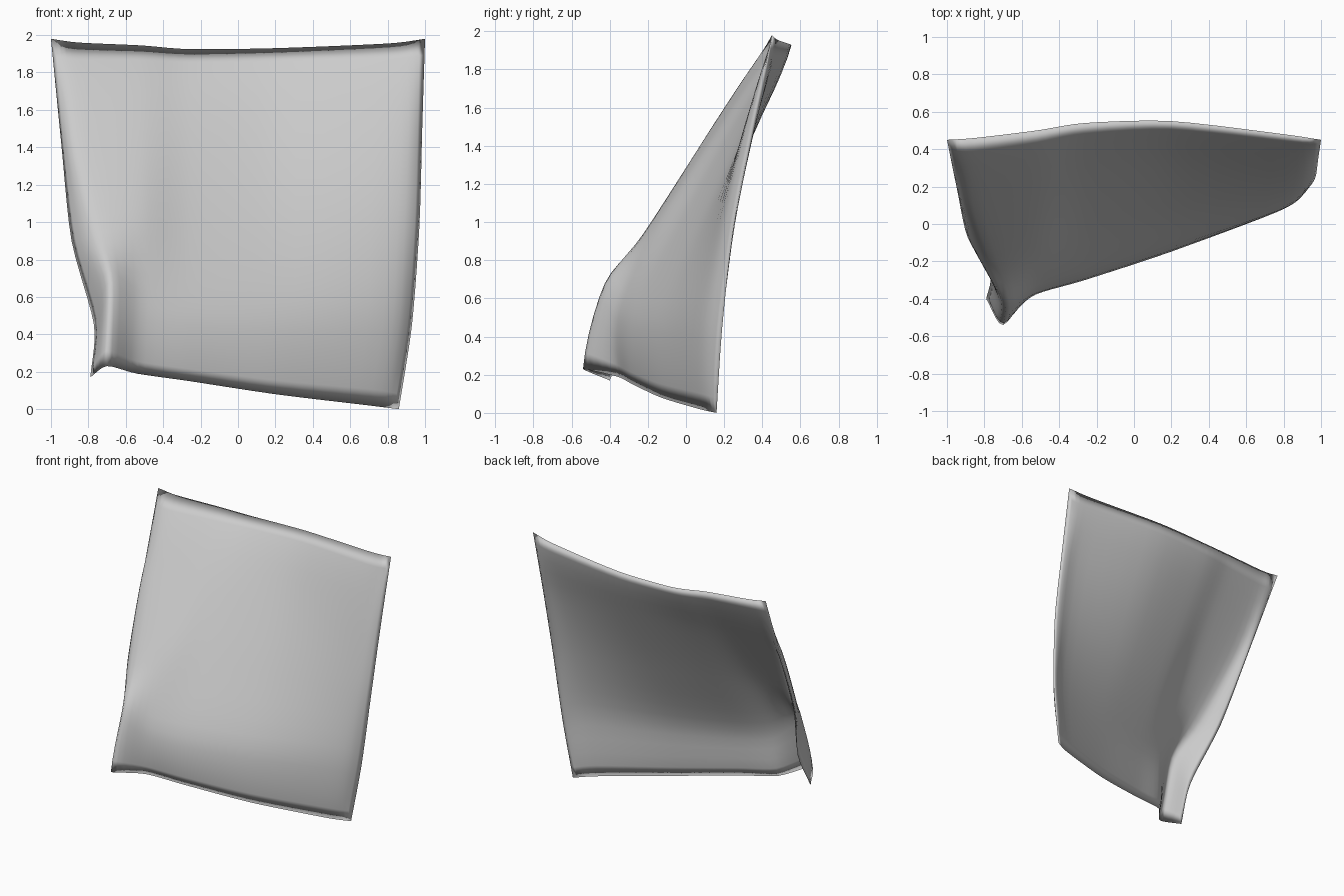
import bpy, bmesh
from mathutils import Vector

if "Cube" in bpy.data.objects:
    bpy.data.objects.remove(bpy.data.objects["Cube"])

# Vertical fold profiles of the cloth, left to right, each listed top to bottom
PROFILES = [
    # left hem, curled back
    [(-1, .45, 1.98), (-.945, .18, 1.42), (-.89, -.07, .9), (-.77, -.27, .45), (-.79, -.40, .17)],
    # left fold, ending in the forward corner
    [(-.85, .46, 1.96), (-.86, .13, 1.45), (-.76, -.20, .93), (-.69, -.40, .68), (-.70, -.54, .23)],
    # broad middle of the sheet
    [(-.52, .50, 1.945), (-.52, .20, 1.5), (-.52, -.12, 1.0), (-.52, -.33, .56), (-.54, -.36, .19)],
    [(-.26, .54, 1.925), (-.26, .29, 1.53), (-.26, -.01, 1.0), (-.26, -.25, .52), (-.26, -.28, .15)],
    [(.20, .55, 1.93), (.20, .36, 1.53), (.20, .11, 1.0), (.20, -.10, .5), (.20, -.13, .08)],
    # right fold
    [(.80, .48, 1.955), (.82, .33, 1.5), (.80, .20, 1.0), (.78, .10, .5), (.70, .07, .02)],
    # right hem
    [(1, .45, 1.98), (.985, .35, 1.5), (.97, .25, .98), (.93, .19, .45), (.86, .16, 0)],
]
STEPS = 5
THICKNESS = .05      # gap between the front and back layers


def smooth_path(points, steps=STEPS):
    """Softened Catmull-Rom path through the points."""
    pts = [Vector(p) for p in points]
    out = []
    for i in range(len(pts) - 1):
        a, b = pts[i], pts[i + 1]
        ta = (b - pts[i - 1]) * .4 if i else (b - a) * .8
        tb = (pts[i + 2] - a) * .4 if i + 2 < len(pts) else (b - a) * .8
        for k in range(steps):
            t = k / steps
            out.append(a * (2*t**3 - 3*t**2 + 1) + ta * (t**3 - 2*t**2 + t)
                       + b * (3*t**2 - 2*t**3) + tb * (t**3 - t**2))
    out.append(pts[-1])
    return out


def ramp(d):
    """Hem curve: 0 at the edge, 1 once well inside."""
    d = max(0, min(1, d))
    return 1 - (1 - d) ** 2


# Loft the profiles into one draped sheet
columns = [smooth_path(p) for p in PROFILES]
rows = [smooth_path(r) for r in zip(*columns)]
last_row, last_col = len(rows) - 1, len(rows[0]) - 1

bm = bmesh.new()


def add_layer(shift):
    """One layer of cloth, pushed forward or back inside its hems."""
    grid = []
    for r, row in enumerate(rows):
        line = []
        for c, p in enumerate(row):
            w = (ramp(r / 3) * ramp((last_row - r) / 3)
                 * ramp(c / 3) * ramp((last_col - c) / 3))
            line.append(bm.verts.new(p + Vector((0, shift * w, 0))))
        grid.append(line)
    for upper, lower in zip(grid, grid[1:]):
        for i in range(len(upper) - 1):
            quad = [upper[i], lower[i], lower[i + 1], upper[i + 1]]
            bm.faces.new(quad if shift < 0 else quad[::-1]).smooth = True


# Front and back layers, meeting at the hems
add_layer(-THICKNESS / 2)
add_layer(THICKNESS / 2)
bmesh.ops.remove_doubles(bm, verts=bm.verts, dist=.0005)

# Rest the lowest point on the ground
low = min(v.co.z for v in bm.verts)
bmesh.ops.translate(bm, verts=bm.verts, vec=(0, 0, -low))

mesh = bpy.data.meshes.new("draped_cloth")
bm.to_mesh(mesh)
bm.free()
cloth = bpy.data.objects.new("draped_cloth", mesh)
bpy.context.collection.objects.link(cloth)
